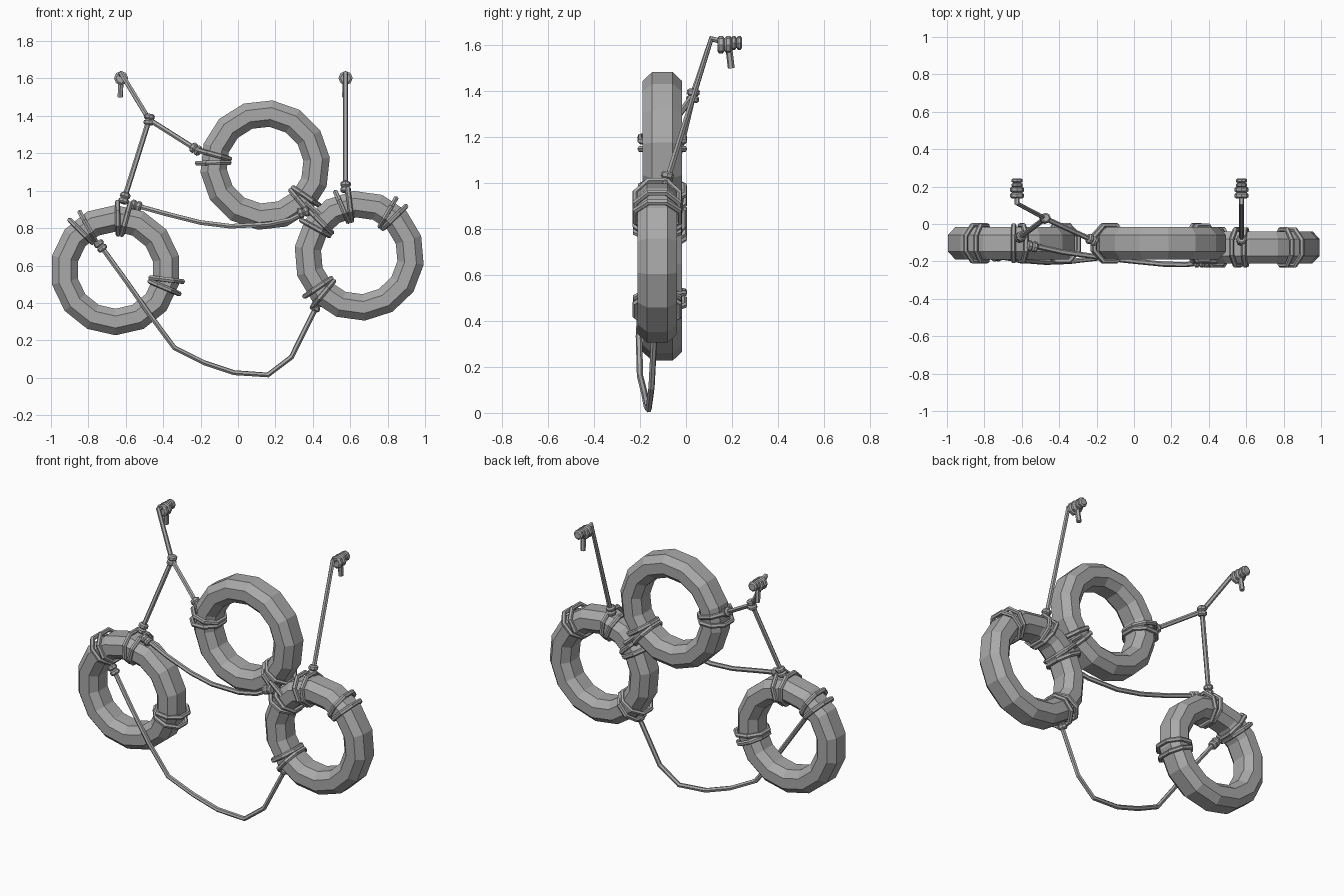
import bpy, bmesh, math
from mathutils import Vector

cube = bpy.data.objects.get("Cube")
if cube:
    bpy.data.objects.remove(cube, do_unlink=True)

grey = bpy.data.materials.new("plain_grey")
grey.use_nodes = True
grey.diffuse_color = (0.4, 0.4, 0.4, 1)
grey.node_tree.nodes["Principled BSDF"].inputs["Base Color"].default_value = (0.4, 0.4, 0.4, 1)


def add_mesh(name, mesh):
    mesh.materials.clear()
    mesh.materials.append(grey)
    for poly in mesh.polygons:
        poly.use_smooth = False
    ob = bpy.data.objects.new(name, mesh)
    bpy.context.collection.objects.link(ob)
    return ob


def rope(name, paths, radius=0.014, closed=False):
    """Six-sided rope swept along one or more polylines."""
    curve = bpy.data.curves.new(name + "_path", "CURVE")
    curve.dimensions = "3D"
    curve.bevel_depth = radius
    curve.bevel_resolution = 1
    curve.use_fill_caps = True
    for pts in paths:
        spline = curve.splines.new("POLY")
        spline.points.add(len(pts) - 1)
        for p, co in zip(spline.points, pts):
            p.co = (*co, 1)
        spline.use_cyclic_u = closed
        spline.use_smooth = False
    temp = bpy.data.objects.new(name + "_temp", curve)
    bpy.context.collection.objects.link(temp)
    bpy.context.view_layer.update()
    deps = bpy.context.evaluated_depsgraph_get()
    mesh = bpy.data.meshes.new_from_object(temp.evaluated_get(deps))
    bpy.data.objects.remove(temp, do_unlink=True)
    mesh.name = name
    return add_mesh(name, mesh)


def ring(name, centre, turn, major=0.277, segments=14):
    """Faceted tyre with an eight-sided section, standing in the xz plane."""
    half = [(0.071, 0.045), (0.032, 0.086), (-0.032, 0.086), (-0.071, 0.045)]
    section = half + [(r, -y) for r, y in reversed(half)]
    bm = bmesh.new()
    loops = []
    for i in range(segments):
        a = math.radians(turn) + math.tau * i / segments
        loops.append([bm.verts.new((centre[0] + (major + r) * math.cos(a), centre[1] + y,
                                    centre[2] + (major + r) * math.sin(a))) for r, y in section])
    n = len(section)
    for i in range(segments):
        a, b = loops[i], loops[(i + 1) % segments]
        for j in range(n):
            k = (j + 1) % n
            bm.faces.new((a[j], a[k], b[k], b[j]))
    bmesh.ops.recalc_face_normals(bm, faces=bm.faces)
    mesh = bpy.data.meshes.new(name)
    bm.to_mesh(mesh)
    bm.free()
    return add_mesh(name, mesh)


def lashing(name, centre, angle, spread=0.026, major=0.277):
    """Two strands wrapped round a ring, wide outside and narrow inside."""
    a = math.radians(angle)
    out = Vector((math.cos(a), 0, math.sin(a)))
    side = Vector((-math.sin(a), 0, math.cos(a)))
    paths = []
    for s in (-1, 1):
        pts = []
        for i in range(8):
            t = math.tau * (i + 0.5) / 8
            r, y = 0.092 * math.cos(t), 0.103 * math.sin(t)
            shift = s * (0.009 + spread * (r + 0.092) / 0.184)
            pts.append(Vector(centre) + out * (major + r) + side * shift + Vector((0, y, 0)))
        paths.append(pts)
    return rope(name, paths, 0.014, True)


def knot(name, point, direction, radius=0.028, coils=2, pitch=0.03):
    """Stack of bulging coils along the rope."""
    d = Vector(direction).normalized()
    rot = d.to_track_quat("Z", "Y").to_matrix()
    bm = bmesh.new()
    profile = [(-0.5, 0.7), (-0.25, 1), (0.25, 1), (0.5, 0.7)]
    for c in range(coils):
        base = Vector(point) + d * pitch * (c - (coils - 1) / 2)
        rows = []
        for h, k in profile:
            rows.append([bm.verts.new(base + rot @ Vector((
                radius * k * math.cos(math.tau * i / 8),
                radius * k * math.sin(math.tau * i / 8), h * pitch))) for i in range(8)])
        for low, high in zip(rows, rows[1:]):
            for i in range(8):
                j = (i + 1) % 8
                bm.faces.new((low[i], low[j], high[j], high[i]))
        bm.faces.new(list(reversed(rows[0])))
        bm.faces.new(rows[-1])
    bmesh.ops.recalc_face_normals(bm, faces=bm.faces)
    mesh = bpy.data.meshes.new(name)
    bm.to_mesh(mesh)
    bm.free()
    return add_mesh(name, mesh)


# Three rings, each with its rope lashings
right_side = (-0.655, -0.103, 0.575)
upper = (0.145, -0.103, 1.137)
left_side = (0.648, -0.125, 0.652)
half_step = 180 / 14
rings = {
    "right_ring": (right_side, half_step, (127, 83, -15)),
    "upper_ring": (upper, half_step / 2, (173, -42)),
    "left_ring": (left_side, 5 + half_step, (105, 143, 52, 222)),
}
for name, (centre, turn, angles) in rings.items():
    ring(name, centre, turn)
    for i, angle in enumerate(angles):
        lashing(f"{name}_lashing_{i + 1}", centre, angle)

# Short tie joining the upper ring to the left ring
rope("ring_tie", [[(0.36, y, 0.94), (0.44, y, 0.87)] for y in (-0.2, -0.03)])

# Hanging ropes with end knots and loose tails
junction = (-0.475, 0.03, 1.38)
hangers = {
    "right": (-0.625, junction),
    "left": (0.575, (0.575, -0.08, 1.02)),
}
for name, (x, foot) in hangers.items():
    rope(name + "_hanger", [[(x, 0.21, 1.605), (x, 0.16, 1.615), (x, 0.11, 1.628), foot]])
    knot(name + "_hanger_coils", (x, 0.168, 1.602), (0, 1, 0), 0.038, 2, 0.032)
    knot(name + "_hanger_end", (x, 0.22, 1.61), (0, 1, 0), 0.03, 2, 0.024)
    rope(name + "_hanger_tail", [[(x, 0.185, 1.6), (x - 0.005, 0.197, 1.5)]], 0.015)

# Branch ropes from the junction to two rings
right_knot = (-0.607, -0.07, 0.96)
upper_knot = (-0.225, -0.085, 1.222)
rope("branch_ropes", [[junction, right_knot], [junction, upper_knot]])

# Sagging ropes
rope("middle_rope", [[(-0.56, -0.11, 0.925), (-0.38, -0.15, 0.875), (-0.2, -0.175, 0.83),
                      (-0.04, -0.195, 0.81), (0.16, -0.215, 0.82), (0.28, -0.217, 0.845),
                      (0.37, -0.205, 0.89)]])
rope("lower_rope", [[(-0.745, -0.17, 0.72), (-0.6, -0.195, 0.52), (-0.47, -0.205, 0.335),
                     (-0.34, -0.2, 0.16), (-0.18, -0.18, 0.08), (-0.02, -0.17, 0.027),
                     (0.16, -0.163, 0.015), (0.285, -0.15, 0.11), (0.43, -0.135, 0.4)]])

# Knots where ropes meet
knots = {
    "junction_knot": (junction, (0.1, 0.1, 1)),
    "right_ring_top_knot": (right_knot, (0.13, 0.1, 0.42)),
    "upper_ring_knot": (upper_knot, (-0.25, 0.11, 0.16)),
    "left_ring_top_knot": ((0.575, -0.085, 1.02), (0, 0.15, 0.6)),
    "middle_rope_right_knot": ((-0.545, -0.12, 0.92), (1, -0.2, -0.3)),
    "middle_rope_left_knot": ((0.35, -0.205, 0.885), (1, 0, 0.35)),
    "lower_rope_right_knot": ((-0.735, -0.172, 0.705), (0.6, 0, -0.8)),
    "lower_rope_left_knot": ((0.418, -0.135, 0.385), (0.45, 0, 0.9)),
}
for name, (point, direction) in knots.items():
    knot(name, point, direction)
